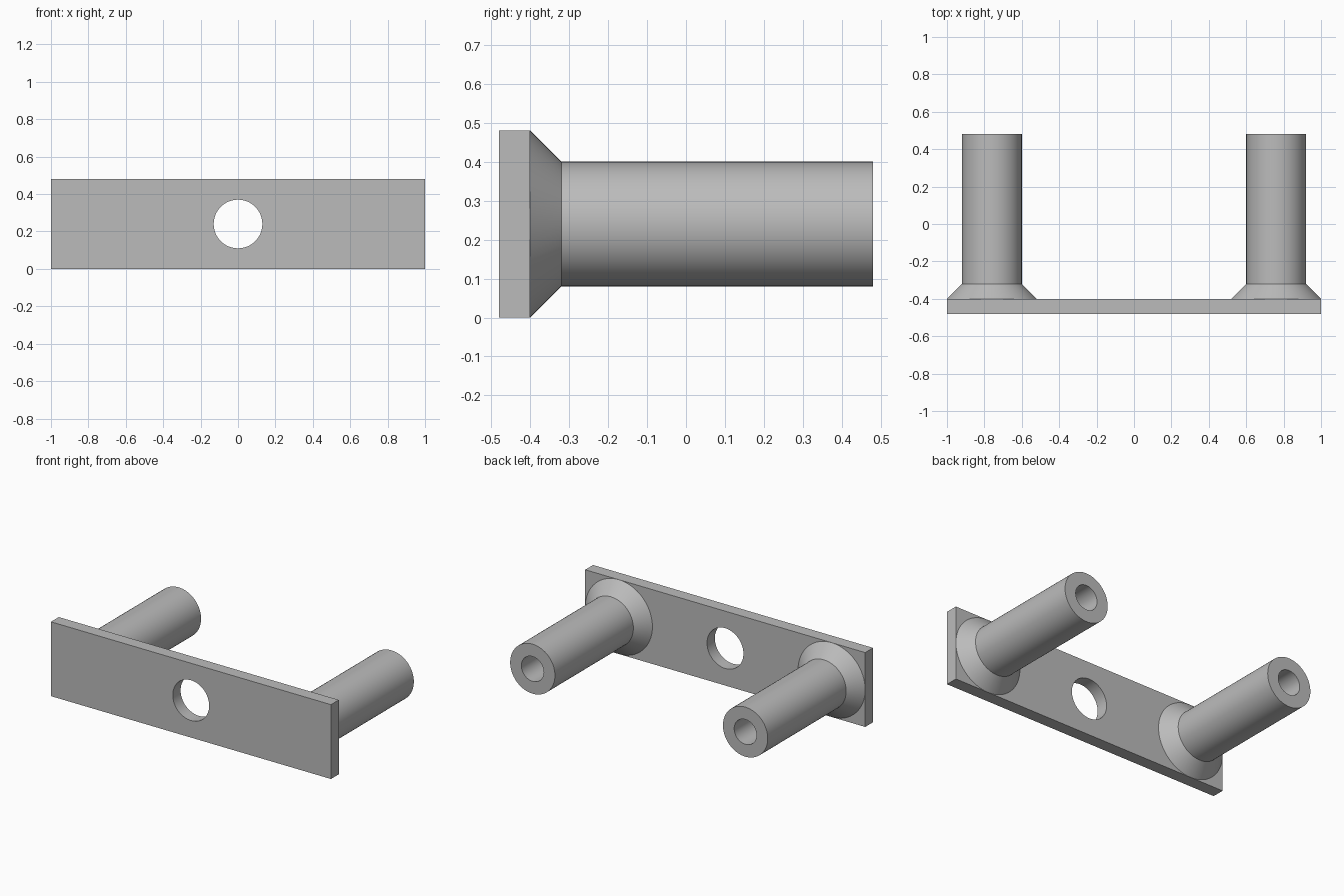
import bpy, bmesh
from math import cos, sin, tau

SEGMENTS = 64
MID_Z = 0.24
FRONT_Y, PLATE_BACK_Y, BACK_Y = -0.48, -0.40, 0.48

if "Cube" in bpy.data.objects:
    bpy.data.objects.remove(bpy.data.objects["Cube"])

# Single plain grey material
grey = bpy.data.materials.new("grey_metal")
grey.use_nodes = True
colour = (0.5, 0.5, 0.5, 1)
grey.diffuse_color = colour
grey.node_tree.nodes["Principled BSDF"].inputs["Base Color"].default_value = colour


def finish(name, bm):
    bmesh.ops.recalc_face_normals(bm, faces=bm.faces)
    mesh = bpy.data.meshes.new(name)
    bm.to_mesh(mesh)
    bm.free()
    mesh.materials.append(grey)
    obj = bpy.data.objects.new(name, mesh)
    bpy.context.collection.objects.link(obj)
    bpy.ops.object.select_all(action="DESELECT")
    obj.select_set(True)
    bpy.context.view_layer.objects.active = obj
    bpy.ops.object.shade_smooth_by_angle(angle=0.5)
    return obj


def ring(bm, radius, x, y):
    return [bm.verts.new((x + radius * cos(tau * i / SEGMENTS), y,
                          MID_Z + radius * sin(tau * i / SEGMENTS)))
            for i in range(SEGMENTS)]


def loop_edges(bm, verts):
    return [bm.edges.new((a, b)) for a, b in zip(verts, verts[1:] + verts[:1])]


# Front plate: rectangle with a round central hole, extruded backwards
bm = bmesh.new()
corners = [bm.verts.new((x, FRONT_Y, z))
           for x, z in ((-1, 0), (1, 0), (1, 2 * MID_Z), (-1, 2 * MID_Z))]
edges = loop_edges(bm, corners) + loop_edges(bm, ring(bm, 0.13, 0, FRONT_Y))
bmesh.ops.triangle_fill(bm, edges=edges, use_beauty=True, normal=(0, -1, 0))
extruded = bmesh.ops.extrude_face_region(bm, geom=bm.faces[:], use_keep_orig=True)
moved = [v for v in extruded["geom"] if isinstance(v, bmesh.types.BMVert)]
bmesh.ops.translate(bm, verts=moved, vec=(0, PLATE_BACK_Y - FRONT_Y, 0))
finish("front_plate", bm)

# Posts: flared foot, straight shaft and a blind bore, as (radius, y)
PROFILE = [(0.24, PLATE_BACK_Y), (0.16, -0.32), (0.16, BACK_Y),
           (0.08, BACK_Y), (0.08, PLATE_BACK_Y)]
for side, x in (("left", 0.76), ("right", -0.76)):
    bm = bmesh.new()
    rings = [ring(bm, radius, x, y) for radius, y in PROFILE]
    for a, b in zip(rings, rings[1:]):
        for i in range(SEGMENTS):
            j = (i + 1) % SEGMENTS
            bm.faces.new((a[i], a[j], b[j], b[i]))
    bm.faces.new(rings[-1])   # floor of the bore
    bm.faces.new(rings[0])    # underside of the foot
    finish(side + "_post", bm)
